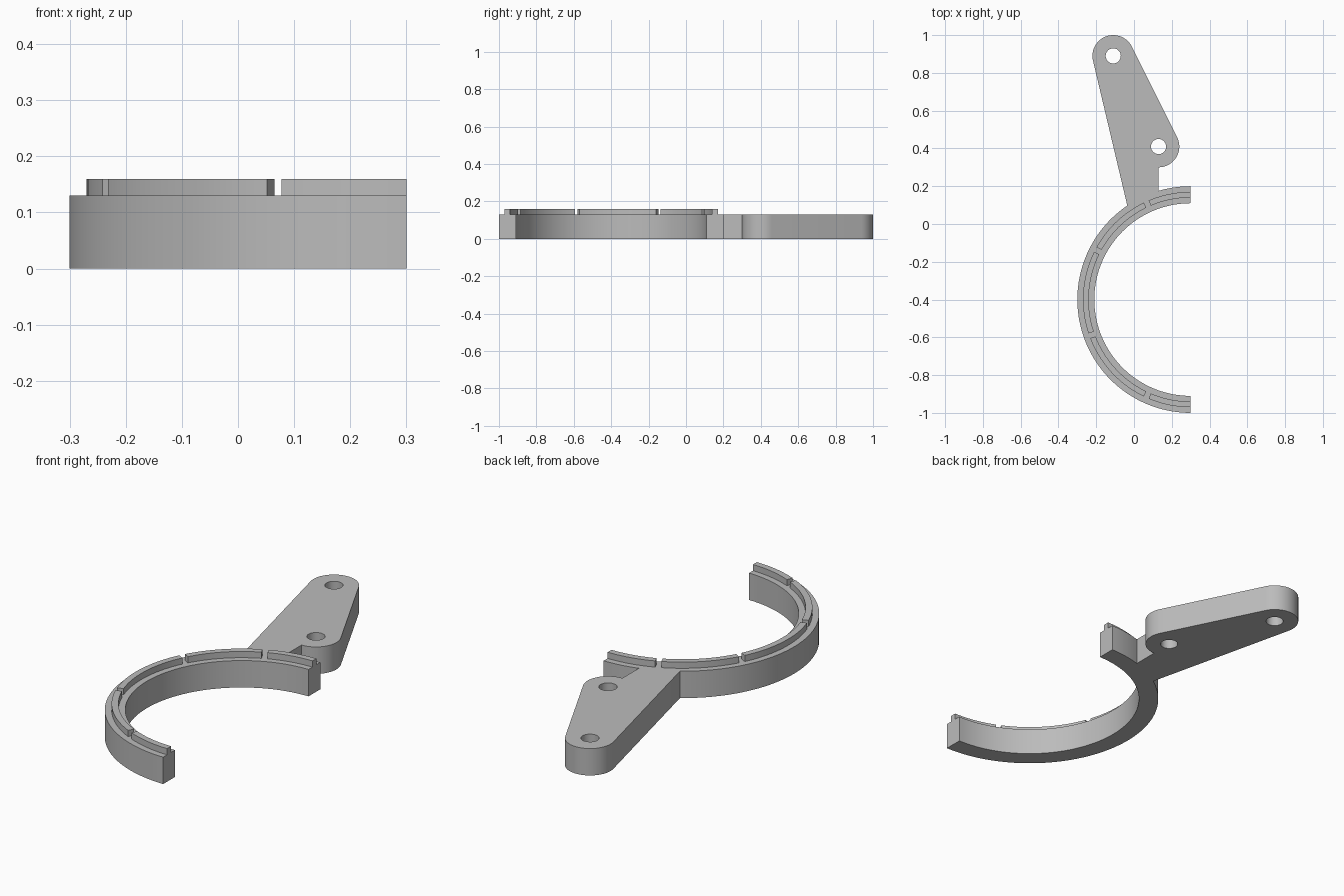
import bpy, bmesh
from math import radians, cos, sin, ceil
from mathutils import Vector

cube = bpy.data.objects.get("Cube")
if cube:
    bpy.data.objects.remove(cube, do_unlink=True)

grey = bpy.data.materials.new("plain_grey")
grey.use_nodes = True
COLOUR = (0.5, 0.5, 0.5, 1)
grey.diffuse_color = COLOUR
grey.node_tree.nodes["Principled BSDF"].inputs["Base Color"].default_value = COLOUR

RING = (0.3, -0.4)
TIP, ELBOW = (-0.11, 0.89), (0.13, 0.41)
HEIGHT, TOP = 0.13, 0.16
LUG, HOLE = 0.11, 0.04


def arc(centre, radius, start, end, step=2.5):
    n = max(2, ceil(abs(end - start) / step))
    angles = [radians(start + (end - start) * i / n) for i in range(n + 1)]
    return [(centre[0] + radius * cos(a), centre[1] + radius * sin(a)) for a in angles]


def plate(name, loops, z0, z1):
    """Fill closed outlines (holes included) and extrude them upward."""
    bm = bmesh.new()
    edges = []
    for loop in loops:
        vs = [bm.verts.new((x, y, z0)) for x, y in loop]
        edges += [bm.edges.new((v, vs[i - 1])) for i, v in enumerate(vs)]
    bmesh.ops.triangle_fill(bm, edges=edges, use_beauty=True, use_dissolve=False)
    ext = bmesh.ops.extrude_face_region(bm, geom=bm.faces[:], use_keep_orig=True)
    top = [g for g in ext["geom"] if isinstance(g, bmesh.types.BMVert)]
    bmesh.ops.translate(bm, verts=top, vec=Vector((0, 0, z1 - z0)))
    bmesh.ops.recalc_face_normals(bm, faces=bm.faces[:])
    mesh = bpy.data.meshes.new(name)
    bm.to_mesh(mesh)
    bm.free()
    mesh.materials.append(grey)
    obj = bpy.data.objects.new(name, mesh)
    bpy.context.collection.objects.link(obj)
    bpy.ops.object.select_all(action='DESELECT')
    obj.select_set(True)
    bpy.context.view_layer.objects.active = obj
    bpy.ops.object.shade_smooth_by_angle(angle=radians(30))
    return obj


# Half ring and mounting arm share one outline, with two bolt holes
outline = arc(RING, 0.6, 90, 106.5)
outline += [(ELBOW[0], ELBOW[1] - LUG)]
outline += arc(ELBOW, LUG, -90, 26.6, 6)[1:]
outline += arc(TIP, LUG, 26.6, 193.1, 6)
outline += arc(RING, 0.6, 124, 270)
outline += arc(RING, 0.51, 270, 90)
holes = [arc(c, HOLE, 0, 360, 10)[:-1] for c in (TIP, ELBOW)]
plate("half_ring_with_arm", [outline] + holes, 0, HEIGHT)

# Raised rib on the ring, interrupted by narrow gaps
GAP = 1.4
start = 90
for i, gap in enumerate((114.4, 152.3, 199.7, 245.6, None)):
    end = gap - GAP if gap else 270
    rib = arc(RING, 0.57, start, end) + arc(RING, 0.54, end, start)
    plate(f"rib_segment_{i + 1}", [rib], HEIGHT, TOP)
    if gap:
        start = gap + GAP
